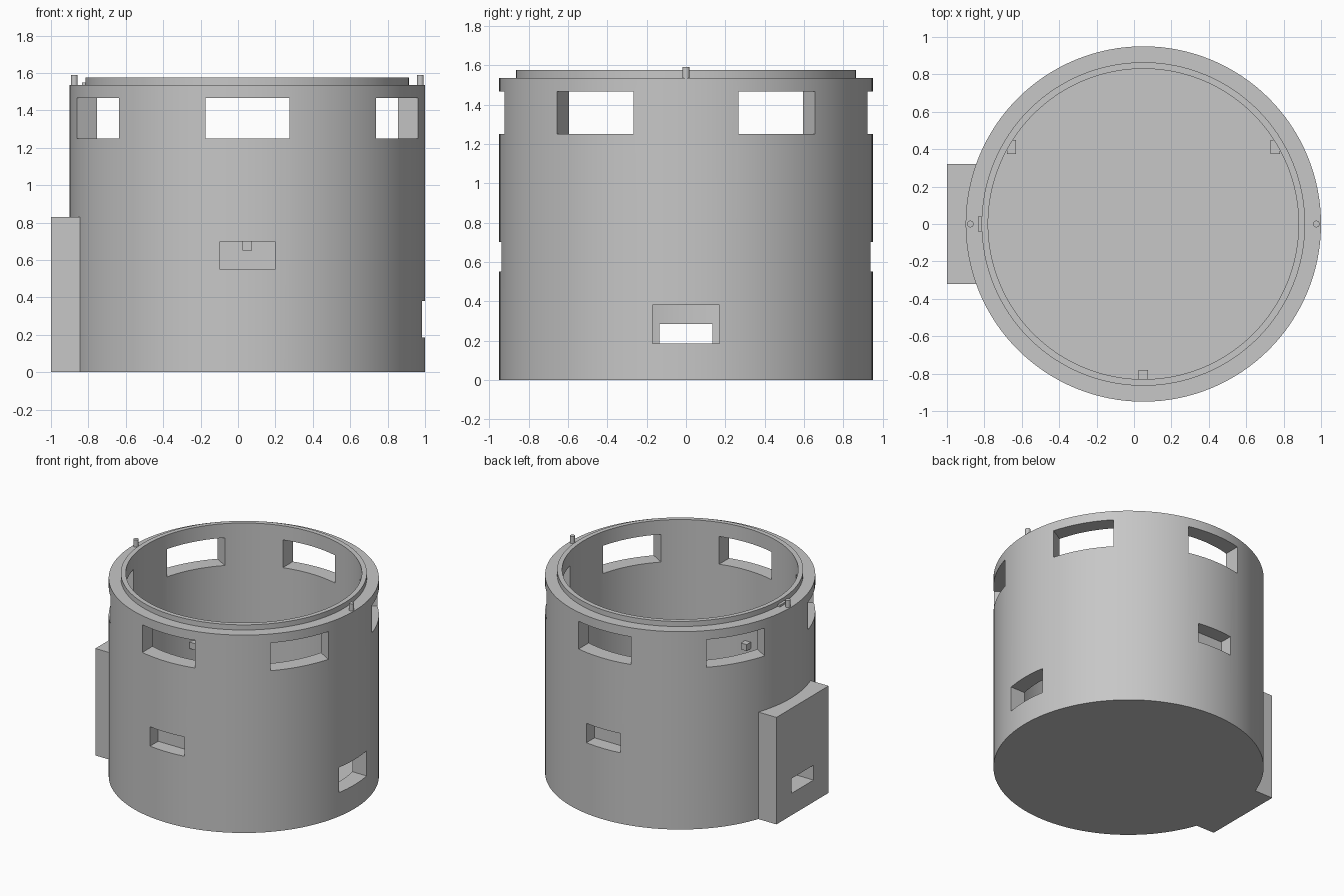
import bpy
import bmesh
from math import cos, sin, pi, radians
from mathutils import Matrix, Vector

if "Cube" in bpy.data.objects:
    bpy.data.objects.remove(bpy.data.objects["Cube"], do_unlink=True)

CX = 0.05                      # cylinder axis
OUTER, INNER, LIP = 0.95, 0.83, 0.865
RIM, TOP, FLOOR = 1.535, 1.575, 0.13
SIDES = 128

grey = bpy.data.materials.new("plain grey")
grey.use_nodes = True
grey.diffuse_color = (0.57, 0.57, 0.57, 1)
grey.node_tree.nodes["Principled BSDF"].inputs["Base Color"].default_value = grey.diffuse_color


def finish(name, bm):
    bmesh.ops.recalc_face_normals(bm, faces=bm.faces)
    mesh = bpy.data.meshes.new(name)
    bm.to_mesh(mesh)
    bm.free()
    mesh.materials.append(grey)
    obj = bpy.data.objects.new(name, mesh)
    bpy.context.collection.objects.link(obj)
    return obj


def box(name, low, high, angle=0, pivot=(0, 0, 0)):
    """Box between two corners, turned about z and moved to the pivot."""
    low, high = Vector(low), Vector(high)
    bm = bmesh.new()
    bmesh.ops.create_cube(bm, size=1)
    size = Matrix.Diagonal((*(high - low), 1))
    place = Matrix.Translation(pivot) @ Matrix.Rotation(angle, 4, "Z")
    bm.transform(place @ Matrix.Translation((low + high) / 2) @ size)
    return finish(name, bm)


def lathe(name, profile):
    """Revolve an open (radius, z) profile whose ends lie on the axis."""
    bm = bmesh.new()
    rings = []
    for r, z in profile:
        if r == 0:
            rings.append([bm.verts.new((CX, 0, z))] * SIDES)
        else:
            rings.append([bm.verts.new((CX + r * cos(2 * pi * i / SIDES),
                                        r * sin(2 * pi * i / SIDES), z))
                          for i in range(SIDES)])
    for a, b in zip(rings, rings[1:]):
        for i in range(SIDES):
            j = (i + 1) % SIDES
            bm.faces.new(list(dict.fromkeys((a[i], a[j], b[j], b[i]))))
    return finish(name, bm)


def cut(target, cutters):
    for cutter in cutters:
        mod = target.modifiers.new("cut", "BOOLEAN")
        mod.operation = "DIFFERENCE"
        mod.solver = "EXACT"
        mod.object = cutter
    bpy.context.view_layer.update()
    graph = bpy.context.evaluated_depsgraph_get()
    mesh = bpy.data.meshes.new_from_object(target.evaluated_get(graph))
    target.modifiers.clear()
    target.data = mesh


# Round housing with floor, rim and raised lip
housing = lathe("housing", [(0, 0), (OUTER, 0), (OUTER, RIM), (LIP, RIM), (LIP, TOP),
                            (INNER, TOP), (INNER, FLOOR), (0, FLOOR)])
side_block = box("side_block", (-1, -0.32, 0), (-0.83, 0.32, 0.83))

# Six upper windows
axis = (CX, 0, 0)
cutters = [box("window_cutter", (0.7, -0.225, 1.25), (1.1, 0.225, 1.465),
               radians(30 + 60 * k), axis) for k in range(6)]
# Blind grip recesses at front and back
cutters += [box("recess_cutter", (0.84, -0.147, 0.55), (1.1, 0.147, 0.70),
                radians(a), axis) for a in (90, -90)]
# Low opening on one side, tunnel through the block on the other
cutters.append(box("opening_cutter", (0.7, -0.17, 0.185), (1.2, 0.17, 0.38)))
tunnel = box("tunnel_cutter", (-1.2, -0.135, 0.17), (-0.6, 0.135, 0.285))
cut(housing, cutters + [tunnel])
cut(side_block, [tunnel])
for cutter in cutters + [tunnel]:
    bpy.data.objects.remove(cutter, do_unlink=True)

# Three small support tabs on the inner wall
box("front_tab", (CX - 0.025, -0.85, 0.65), (CX + 0.025, -0.78, 0.70))
for side, name in ((1, "left_tab"), (-1, "right_tab")):
    xs = sorted((CX + side * 0.68, CX + side * 0.73))
    box(name, (xs[0], 0.375, 0.65), (xs[1], 0.45, 0.70))

# Locating pins on the rim and a small key beside the lip
for side, name in ((1, "left_pin"), (-1, "right_pin")):
    bm = bmesh.new()
    bmesh.ops.create_cone(bm, cap_ends=True, segments=24, radius1=0.018, radius2=0.018,
                          depth=0.09,
                          matrix=Matrix.Translation((CX + side * 0.925, 0, 1.545)))
    pin = finish(name, bm)
    pin.select_set(True)
box("lip_key", (-0.835, -0.04, RIM - 0.01), (-0.81, 0.04, RIM + 0.015))

# Smooth round surfaces, sharp edges kept
housing.select_set(True)
bpy.context.view_layer.objects.active = housing
bpy.ops.object.shade_smooth_by_angle(angle=radians(30))
